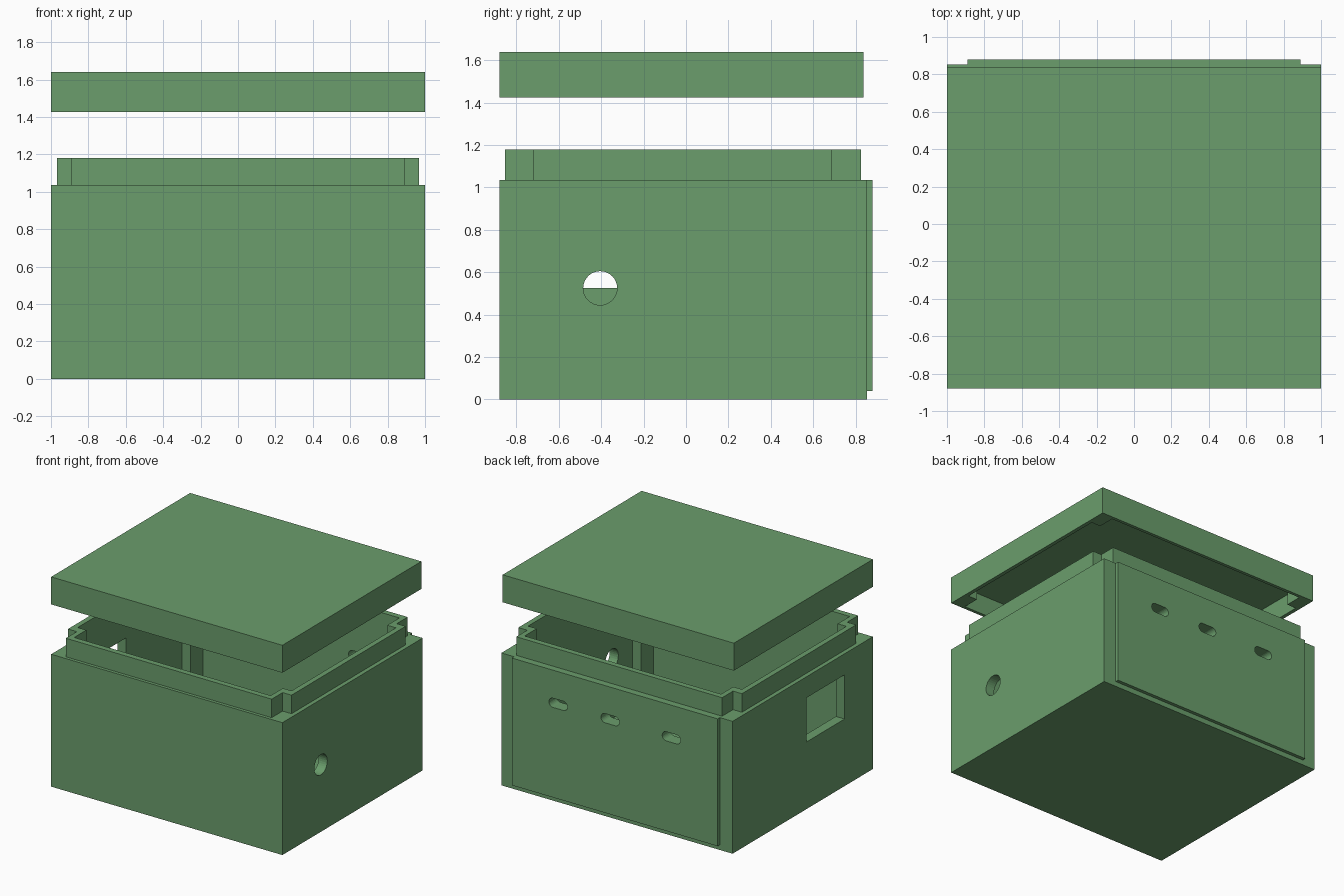
import bpy, bmesh, math
from mathutils import Matrix

if "Cube" in bpy.data.objects:
    bpy.data.objects.remove(bpy.data.objects["Cube"])

green = bpy.data.materials.new("green_plastic")
green.diffuse_color = (0.145, 0.34, 0.15, 1)
green.use_nodes = True
green.node_tree.nodes["Principled BSDF"].inputs["Base Color"].default_value = green.diffuse_color


def prism(name, outline, lo, hi, matrix=Matrix()):
    """Extrude a closed 2D outline from lo to hi, then orient it."""
    bm = bmesh.new()
    face = bm.faces.new([bm.verts.new((a, b, lo)) for a, b in outline])
    top = bmesh.ops.extrude_face_region(bm, geom=[face])["geom"]
    bmesh.ops.translate(bm, vec=(0, 0, hi - lo),
                        verts=[v for v in top if isinstance(v, bmesh.types.BMVert)])
    bmesh.ops.transform(bm, matrix=matrix, verts=bm.verts)
    bmesh.ops.recalc_face_normals(bm, faces=bm.faces)
    me = bpy.data.meshes.new(name)
    bm.to_mesh(me)
    bm.free()
    me.materials.append(green)
    ob = bpy.data.objects.new(name, me)
    bpy.context.collection.objects.link(ob)
    return ob


def rect(x0, x1, y0, y1):
    return [(x0, y0), (x1, y0), (x1, y1), (x0, y1)]


def notched(x0, x1, y0, y1, nx, ny):
    """Rectangle with a rectangular bite out of every corner."""
    return [(x0 + nx, y0), (x1 - nx, y0), (x1 - nx, y0 + ny), (x1, y0 + ny),
            (x1, y1 - ny), (x1 - nx, y1 - ny), (x1 - nx, y1), (x0 + nx, y1),
            (x0 + nx, y1 - ny), (x0, y1 - ny), (x0, y0 + ny), (x0 + nx, y0 + ny)]


def slot(cx, cy, width, height, n=12):
    """Rounded slot outline; a circle when width equals height."""
    r, d = height / 2, (width - height) / 2
    pts = []
    for side in (1, -1):
        for i in range(n + 1 if d > 0 else n):
            a = -math.pi / 2 + math.pi * i / n
            pts.append((cx + side * (d + r * math.cos(a)), cy + side * r * math.sin(a)))
    return pts


def combine(ob, other, operation):
    other.hide_render = True
    mod = ob.modifiers.new(operation.lower(), "BOOLEAN")
    mod.operation, mod.solver, mod.object = operation, "EXACT", other
    bpy.context.view_layer.objects.active = ob
    bpy.ops.object.modifier_apply(modifier=mod.name)
    bpy.data.objects.remove(other)


ALONG_Y = Matrix(((1, 0, 0, 0), (0, 0, 1, 0), (0, 1, 0, 0), (0, 0, 0, 1)))
ALONG_X = Matrix(((0, 0, 1, 0), (1, 0, 0, 0), (0, 1, 0, 0), (0, 0, 0, 1)))

# Case body with raised back panel and notched lip
body = prism("case_body", rect(-1, 1, -0.88, 0.853), 0, 1.035)
combine(body, prism("back_panel", rect(-0.89, 0.89, 0.80, 0.88), 0.04, 1.035), "UNION")
combine(body, prism("lip", notched(-0.967, 0.967, -0.855, 0.825, 0.077, 0.135), 0.9, 1.18), "UNION")

# Hollow interior, leaving corner posts
combine(body, prism("cavity", notched(-0.925, 0.925, -0.81, 0.78, 0.075, 0.15), 0.06, 1.4), "DIFFERENCE")

# Window on the left, round hole on the right, three slots in the back
combine(body, prism("window", rect(-0.53, -0.06, 0.525, 0.87), -1.2, -0.85, ALONG_X), "DIFFERENCE")
combine(body, prism("round_hole", slot(-0.405, 0.525, 0.16, 0.16, 16), 0.85, 1.2, ALONG_X), "DIFFERENCE")
for x in (-0.49, 0.04, 0.49):
    combine(body, prism("slot", slot(x, 0.78, 0.16, 0.072), 0.7, 1.0, ALONG_Y), "DIFFERENCE")

# Lid floating above, hollow from below with corner blocks
lid = prism("lid", rect(-1, 1, -0.88, 0.837), 1.425, 1.64)
combine(lid, prism("lid_cavity", notched(-0.97, 0.97, -0.855, 0.812, 0.08, 0.135), 1.2, 1.58), "DIFFERENCE")
